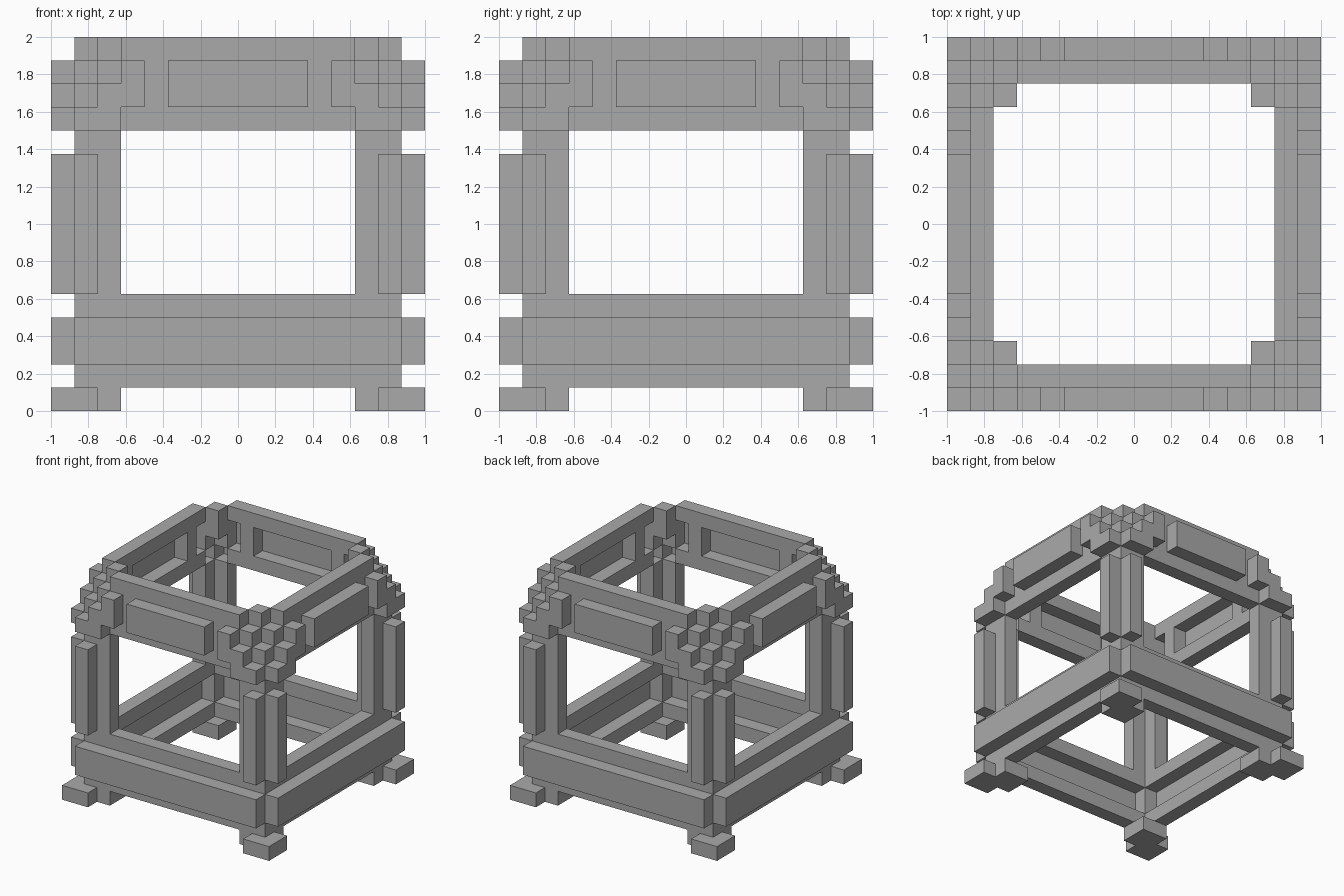
import bpy
import bmesh
from math import pi
from mathutils import Matrix

cube = bpy.data.objects.get("Cube")
if cube:
    bpy.data.objects.remove(cube, do_unlink=True)

UNIT = 0.125  # size of one block

grey = bpy.data.materials.new("stone_grey")
grey.use_nodes = True
COLOUR = (0.4, 0.4, 0.4, 1)
grey.diffuse_color = COLOUR
grey.node_tree.nodes["Principled BSDF"].inputs["Base Color"].default_value = COLOUR


def span(x, y, z):
    """All block cells in the given half-open ranges."""
    return {(i, j, k) for i in range(*x) for j in range(*y) for k in range(*z)}


def build(name, cells, turn=0):
    """One object from block cells: only outer faces, flat areas merged, turned about z."""
    bm = bmesh.new()
    verts = {}

    def vert(p):
        if p not in verts:
            verts[p] = bm.verts.new([c * UNIT for c in p])
        return verts[p]

    for cell in cells:
        for axis in range(3):
            for side in (0, 1):
                beside = list(cell)
                beside[axis] += 2 * side - 1
                if tuple(beside) in cells:
                    continue
                ring = []
                for u, v in ((0, 0), (1, 0), (1, 1), (0, 1)):
                    p = list(cell)
                    p[axis] += side
                    p[(axis + 1) % 3] += u
                    p[(axis + 2) % 3] += v
                    ring.append(vert(tuple(p)))
                bm.faces.new(ring if side else ring[::-1])
    bmesh.ops.dissolve_limit(bm, angle_limit=0.01, verts=bm.verts[:], edges=bm.edges[:])
    bmesh.ops.rotate(bm, verts=bm.verts[:], matrix=Matrix.Rotation(turn * pi / 2, 3, "Z"))
    mesh = bpy.data.meshes.new(name)
    bm.to_mesh(mesh)
    bm.free()
    mesh.materials.append(grey)
    bpy.context.collection.objects.link(bpy.data.objects.new(name, mesh))


# Side parts, laid out on the +y side
lower_band = span((-6, 6), (6, 7), (1, 2)) | span((-6, 6), (6, 7), (4, 5))
lower_rail = span((-7, 7), (7, 8), (2, 4))
upper_band = span((-5, 5), (6, 7), (12, 16))
upper_band -= span((-3, 3), (6, 7), (13, 15))
for x in (-5, 4):  # openings behind the corner ornaments
    upper_band -= span((x, x + 1), (6, 7), (13, 15))
upper_panel = span((-3, 3), (7, 8), (13, 15))

# Corner parts, laid out on the +x +y corner
foot = span((5, 7), (5, 7), (0, 1)) | span((6, 8), (6, 8), (0, 1))
post = span((5, 7), (6, 7), (5, 12)) | span((6, 7), (5, 7), (5, 12))
post |= span((6, 7), (6, 7), (1, 13))
rib_a = span((6, 7), (7, 8), (5, 11))
rib_b = span((7, 8), (6, 7), (5, 11))

# Stepped shell that bevels the top corner diagonally
ornament = set()
for x, y, z in span((4, 8), (4, 8), (12, 16)):
    level = x + y + z - 8
    inner_lip = z == 15 and min(x, y) == 4 and max(x, y) == 5
    inside_opening = min(x, y) == 4 and max(x, y) == 6 and z == 14
    if level in (16, 17) and not inner_lip and not inside_opening:
        ornament.add((x, y, z))

PARTS = {
    "lower_band": lower_band, "lower_rail": lower_rail,
    "upper_band": upper_band, "upper_panel": upper_panel,
    "foot": foot, "corner_post": post,
    "post_rib_a": rib_a, "post_rib_b": rib_b,
    "corner_ornament": ornament,
}
SIDES = ("back", "left_turn", "front", "right_turn")
for turn, side in enumerate(SIDES):
    for name, cells in PARTS.items():
        build(f"{name}_{side}", cells, turn)
